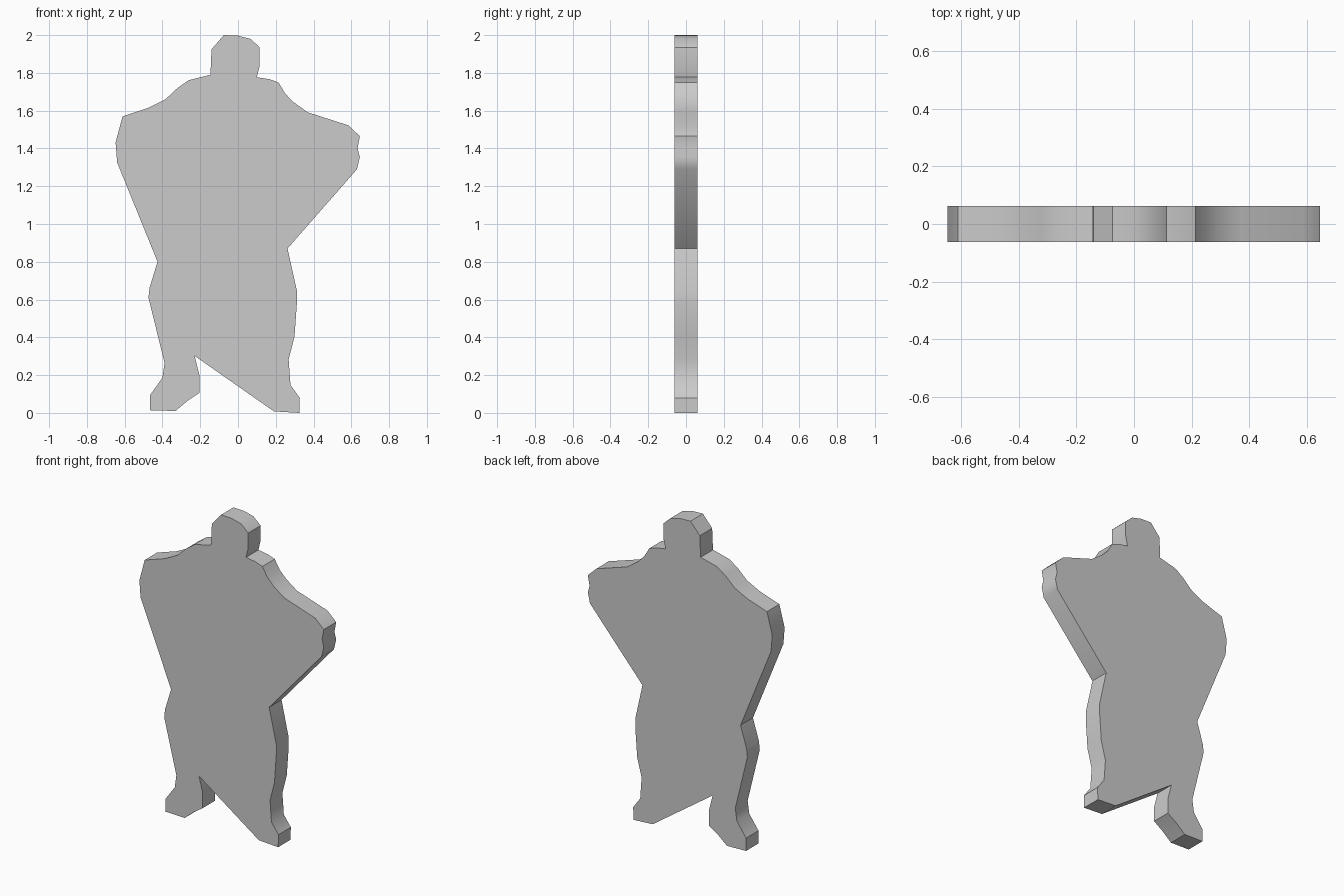
import bpy, bmesh, math

if "Cube" in bpy.data.objects:
    bpy.data.objects.remove(bpy.data.objects["Cube"])

DEPTH = 0.124

# silhouette sections (x, z), clockwise from the left of the neck
head = [(-.146, 1.79), (-.14, 1.925), (-.075, 2.0), (0, 1.997), (.066, 1.98),
        (.115, 1.935), (.115, 1.84), (.1, 1.777)]
right_arm = [(.165, 1.767), (.214, 1.75), (.25, 1.69), (.294, 1.645), (.37, 1.591),
             (.585, 1.522), (.645, 1.465), (.633, 1.40), (.645, 1.355), (.63, 1.29)]
right_leg = [(.262, .87), (.312, .645), (.312, .585), (.299, .403), (.268, .283),
             (.278, .147), (.327, .08), (.325, 0), (.19, .008)]
left_leg = [(-.23, .302), (-.204, .2), (-.204, .106), (-.267, .064), (-.331, .01),
            (-.465, .014), (-.465, .095), (-.4, .186), (-.389, .265), (-.474, .61),
            (-.468, .663), (-.426, .80)]
left_arm = [(-.64, 1.326), (-.648, 1.432), (-.611, 1.57), (-.474, 1.615),
            (-.384, 1.66), (-.32, 1.72), (-.262, 1.761)]
outline = head + right_arm + right_leg + left_leg + left_arm

# flat figure cut-out, extruded through its thickness
bm = bmesh.new()
face = bm.faces.new([bm.verts.new((x, -DEPTH / 2, z)) for x, z in outline])
ext = bmesh.ops.extrude_face_region(bm, geom=[face], use_keep_orig=True)
moved = [g for g in ext["geom"] if isinstance(g, bmesh.types.BMVert)]
bmesh.ops.translate(bm, vec=(0, DEPTH, 0), verts=moved)
bmesh.ops.recalc_face_normals(bm, faces=bm.faces)
bmesh.ops.triangulate(bm, faces=[f for f in bm.faces if len(f.verts) > 4])
mesh = bpy.data.meshes.new("figure_cutout")
bm.to_mesh(mesh)
bm.free()

obj = bpy.data.objects.new("figure_cutout", mesh)
bpy.context.collection.objects.link(obj)
bpy.context.view_layer.objects.active = obj
obj.select_set(True)
bpy.ops.object.shade_smooth_by_angle(angle=math.radians(35))
